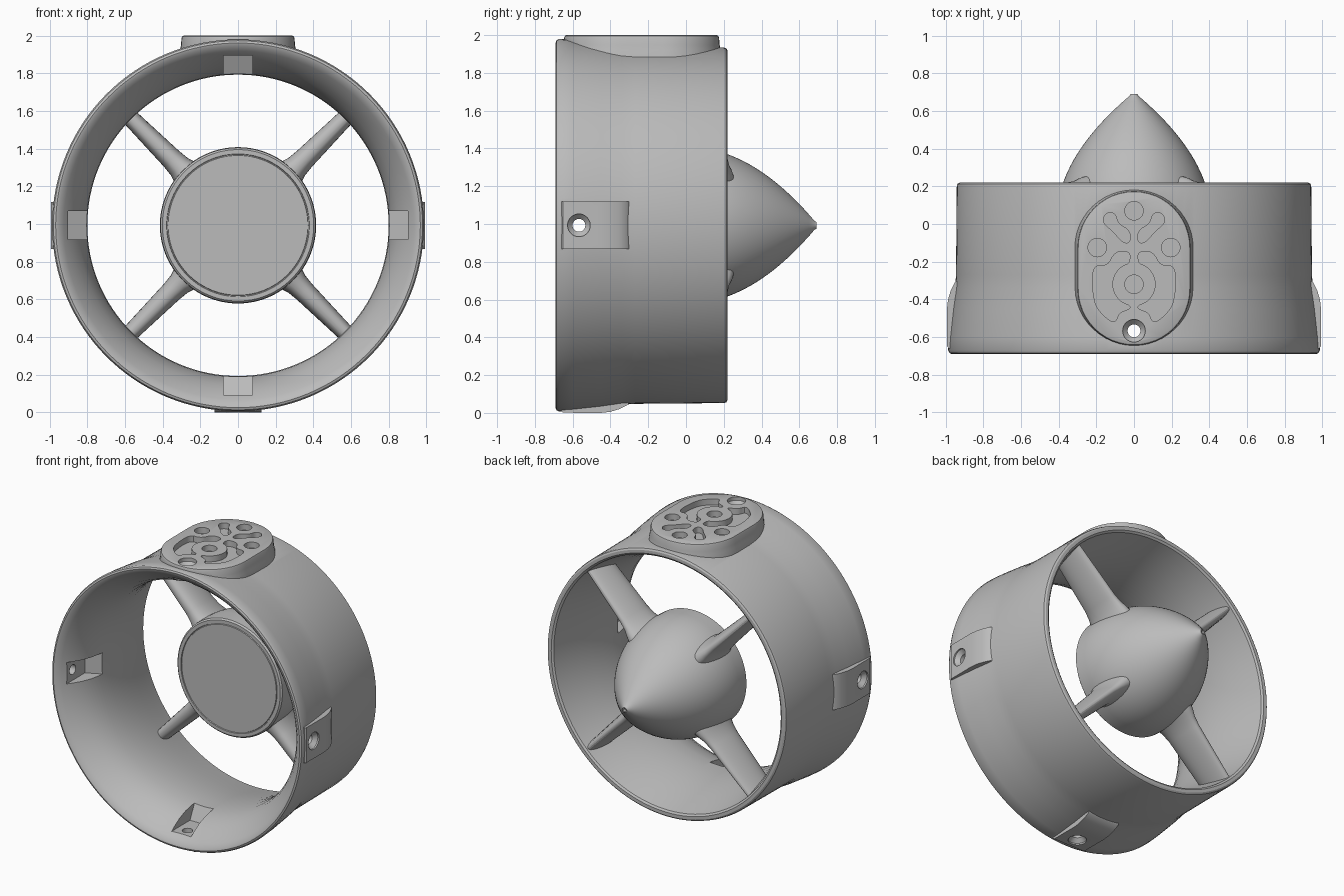
import bpy, bmesh, math
from mathutils import Vector, Matrix

cube = bpy.data.objects.get("Cube")
if cube:
    bpy.data.objects.remove(cube, do_unlink=True)

AXIS_Z = 0.993
grey = bpy.data.materials.new("plain_grey")
grey.use_nodes = True
colour = (0.5, 0.5, 0.5, 1)
grey.diffuse_color = colour
grey.node_tree.nodes["Principled BSDF"].inputs["Base Color"].default_value = colour


def make_object(name, bm):
    bmesh.ops.recalc_face_normals(bm, faces=bm.faces)
    mesh = bpy.data.meshes.new(name)
    bm.to_mesh(mesh)
    bm.free()
    mesh.materials.append(grey)
    obj = bpy.data.objects.new(name, mesh)
    bpy.context.collection.objects.link(obj)
    return obj


def lathe(name, profile, closed=False, steps=128):
    """Turn (y, radius) points around the y axis."""
    bm = bmesh.new()
    verts = [bm.verts.new((0, y, r)) for y, r in profile]
    pairs = list(zip(verts, verts[1:])) + ([(verts[-1], verts[0])] if closed else [])
    edges = [bm.edges.new(p) for p in pairs]
    bmesh.ops.spin(bm, geom=verts + edges, cent=(0, 0, 0), axis=(0, 1, 0),
                   angle=2 * math.pi, steps=steps)
    bmesh.ops.remove_doubles(bm, verts=bm.verts, dist=1e-5)
    return make_object(name, bm)


def loft(name, layers, turn=0):
    """Skin a stack of equal loops, cap it, and turn it around the y axis."""
    bm = bmesh.new()
    rot = Matrix.Rotation(math.radians(turn), 3, 'Y')
    rings = [[bm.verts.new(rot @ Vector(p)) for p in layer] for layer in layers]
    n = len(rings[0])
    for a, b in zip(rings, rings[1:]):
        for i in range(n):
            j = (i + 1) % n
            bm.faces.new((a[i], a[j], b[j], b[i]))
    bm.faces.new(rings[0])
    bm.faces.new(rings[-1])
    return make_object(name, bm)


def boolean(target, tool, operation='DIFFERENCE', keep=False):
    mod = target.modifiers.new("cut", 'BOOLEAN')
    mod.operation, mod.solver, mod.object = operation, 'EXACT', tool
    bpy.context.view_layer.objects.active = target
    bpy.ops.object.modifier_apply(modifier=mod.name)
    if not keep:
        bpy.data.objects.remove(tool, do_unlink=True)


def circle(x, y, z, r, n=32):
    return [(x + r * math.cos(2 * math.pi * i / n), y + r * math.sin(2 * math.pi * i / n), z)
            for i in range(n)]


def capsule(z, r, n=24):
    """Upright capsule outline of the top mount."""
    pts = []
    for cy, start in ((-0.125, 0), (-0.345, math.pi)):
        for i in range(n + 1):
            a = start + math.pi * i / n
            pts.append((r * math.cos(a), cy + r * math.sin(a), z))
    return pts


def rounded(points, passes=2):
    for _ in range(passes):
        out = []
        for (ax, ay), (bx, by) in zip(points, points[1:] + points[:1]):
            out += [(ax * .75 + bx * .25, ay * .75 + by * .25),
                    (ax * .25 + bx * .75, ay * .25 + by * .75)]
        points = out
    return points


def side_prism(name, outline, half, turn):
    """Prism with a (y, radius) outline, centred across the radial direction."""
    return loft(name, [[(s * half, y, r) for y, r in outline] for s in (-1, 1)], turn)


# Duct ring
outer = [(-.69, .968), (-.685, .98), (-.67, .987), (-.6, .982), (-.45, .966), (-.34, .95),
         (-.27, .945), (.2, .941), (.213, .937), (.22, .926)]
inner = [(.22, .905), (.21, .892), (.1, .864), (0, .84), (-.1, .82), (-.2, .806), (-.3, .8),
         (-.4, .804), (-.48, .82), (-.55, .848), (-.61, .885), (-.66, .925), (-.685, .952)]
duct = lathe("duct_ring", outer + inner, closed=True)
core = lathe("core_cutter", [(-.69, 0)] + [(y, r - .012) for y, r in outer] + [(.22, 0)])
core.hide_render = True

# Top mount and the three side bosses, trimmed to sit on the ring
mount = loft("top_mount", [capsule(z, r) for z, r in
                           ((.85, .32), (.93, .308), (.955, .303), (.993, .3), (1.003, .296), (1.007, .288))])
boolean(mount, core, keep=True)
boolean(duct, mount, 'UNION')
boss_outline = [(-.66, .85), (-.66, .983), (-.65, .992), (-.45, .993), (-.4, .987), (-.35, .972),
                (-.31, .952), (-.295, .93), (-.295, .85)]
for turn in (90, 180, 270):
    boss = side_prism("boss", boss_outline, .125, turn)
    boolean(boss, core, keep=True)
    boolean(duct, boss, 'UNION')
bpy.data.objects.remove(core, do_unlink=True)

# Inner pockets and countersunk screw holes
for turn in (0, 90, 180, 270):
    pocket = [(-.67, .7), (-.67, .902), (-.43, .902), (-.37, .78), (-.37, .7)]
    boolean(duct, side_prism("pocket_cutter", pocket, .076, turn))
    hole = [circle(0, -.567, z, r) for z, r in ((.84, .034), (.955, .034), (.982, .06), (1.05, .06))]
    boolean(duct, loft("hole_cutter", hole, turn))

# Recessed web pattern in the top mount
FLOOR, ABOVE = .965, 1.03
for x, y in ((0, .07), (-.195, -.125), (.195, -.125), (0, -.32)):
    boolean(duct, loft("dimple_cutter", [circle(x, y, z, .049) for z in (FLOOR, ABOVE)]))
upper = [(.17, .01), (.15, .06), (.1, .06), (.085, 0), (.02, -.035), (.02, -.1), (.06, -.1), (.11, -.04)]
arc = [(.115 * math.sin(a), -.32 + .115 * math.cos(a))
       for a in (math.radians(12 + 12 * i) for i in range(14))]
lower = [(.02, -.145)] + arc + [(.02, -.45), (.08, -.47), (.1, -.53), (.16, -.49), (.215, -.42),
                                (.225, -.22), (.14, -.225), (.1, -.145)]
for shape in (upper, lower):
    for side in (-1, 1):
        loop = rounded([(side * x, y) for x, y in shape])
        boolean(duct, loft("trench_cutter", [[(x, y, z) for x, y in loop] for z in (FLOOR, ABOVE)]))

# Hub with a flat grooved front and a pointed tail
front = [(-.1, 0), (-.1, .371), (-.093, .373), (-.093, .377), (-.1, .379), (-.1, .402), (-.09, .412)]
tail = [(y, .415 * (1 - (y / .7) ** 2.05)) for y in (.68 * i / 24 for i in range(25))]
hub = lathe("hub", front + tail + [(.69, .018), (.69, .011), (.67, .01), (.67, 0)], steps=96)

# Four streamlined struts, flared where they meet the hub
struts = []
for i, turn in enumerate((45, 135, 225, 315)):
    layers = []
    for r, half, y0, y1 in ((.33, .1, -.09, .26), (.4, .075, -.07, .245), (.44, .062, -.06, .23),
                            (.5, .056, -.05, .22), (.9, .04, -.04, .2)):
        mid, reach = (y0 + y1) / 2, (y1 - y0) / 2
        loop = []
        for k in range(28):
            a = 2 * math.pi * k / 28
            s, c = math.sin(a), math.cos(a)
            loop.append((half * math.copysign(abs(c) ** .8, c) * (1 - .25 * s), mid + reach * s, r))
        layers.append(loop)
    struts.append(loft(f"strut_{i + 1}", layers, turn))

# Place everything and shade smoothly with sharp edges kept
bpy.ops.object.select_all(action='DESELECT')
for obj in [duct, hub] + struts:
    obj.location.z = AXIS_Z
    obj.select_set(True)
bpy.context.view_layer.objects.active = duct
bpy.ops.object.shade_smooth_by_angle(angle=math.radians(32))
